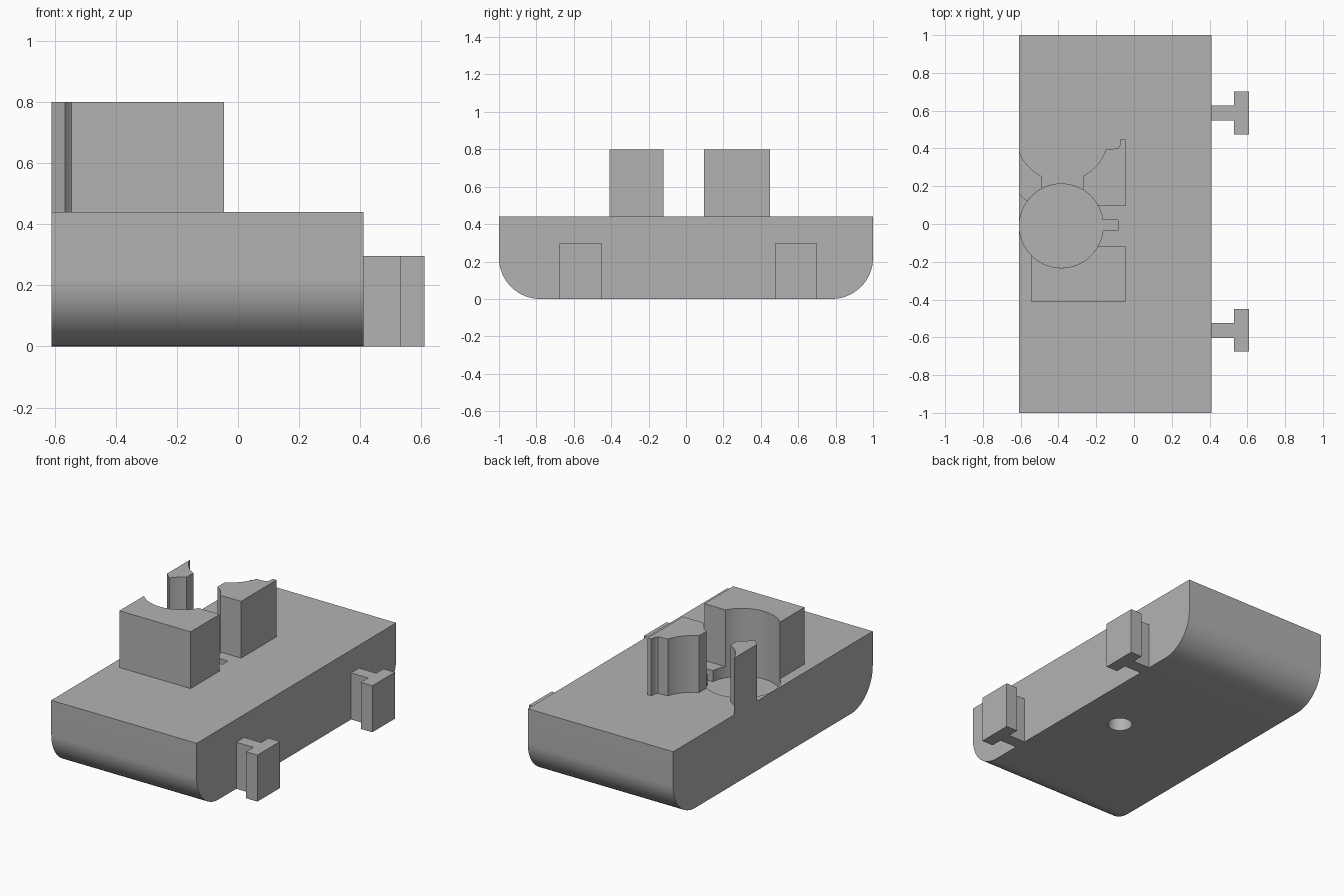
import bpy, bmesh
from math import cos, sin, radians
from mathutils import Vector

cube = bpy.data.objects.get("Cube")
if cube:
    bpy.data.objects.remove(cube, do_unlink=True)

grey = bpy.data.materials.new("plain_grey")
grey.use_nodes = True
grey.diffuse_color = (0.45, 0.45, 0.45, 1)
grey.node_tree.nodes["Principled BSDF"].inputs["Base Color"].default_value = (0.45, 0.45, 0.45, 1)

TOP = 0.44
POCKET = (-0.385, -0.01, 0.222)
FLARE = (-0.38, 0.47, 0.243)


def arc(circle, start, end, steps=16):
    cx, cy, r = circle
    angles = [radians(start + (end - start) * i / steps) for i in range(steps + 1)]
    return [(cx + r * cos(a), cy + r * sin(a)) for a in angles]


def ring(circle, steps=64):
    return arc(circle, 0, 360, steps)[:-1]


def rect(x0, x1, y0, y1):
    return [(x0, y0), (x1, y0), (x1, y1), (x0, y1)]


def extrude(name, profile, low, high, along_x=False):
    """Extrude a closed profile along z, or a (y, z) profile along x."""
    bm = bmesh.new()
    place = (lambda a, b: (low, a, b)) if along_x else (lambda a, b: (a, b, low))
    face = bm.faces.new([bm.verts.new(place(a, b)) for a, b in profile])
    out = bmesh.ops.extrude_face_region(bm, geom=[face])
    shift = Vector((high - low, 0, 0)) if along_x else Vector((0, 0, high - low))
    moved = [g for g in out["geom"] if isinstance(g, bmesh.types.BMVert)]
    bmesh.ops.translate(bm, vec=shift, verts=moved)
    bmesh.ops.recalc_face_normals(bm, faces=bm.faces)
    mesh = bpy.data.meshes.new(name)
    bm.to_mesh(mesh)
    bm.free()
    mesh.materials.append(grey)
    obj = bpy.data.objects.new(name, mesh)
    bpy.context.collection.objects.link(obj)
    return obj


def activate(obj):
    bpy.ops.object.select_all(action='DESELECT')
    obj.select_set(True)
    bpy.context.view_layer.objects.active = obj


def cut(obj, cutter):
    mod = obj.modifiers.new("cut", 'BOOLEAN')
    mod.operation = 'DIFFERENCE'
    mod.solver = 'EXACT'
    mod.object = cutter
    activate(obj)
    bpy.ops.object.modifier_apply(modifier=mod.name)
    bpy.data.objects.remove(cutter, do_unlink=True)


# Base with rounded lower ends
R = 0.22
section = [(-1, TOP)] + arc((-1 + R, R, R), 180, 270) + arc((1 - R, R, R), 270, 360) + [(1, TOP)]
base = extrude("base", section, -0.61, 0.41, along_x=True)

# Shallow round pocket with a side notch, and a blind hole underneath
floor = TOP - 0.07
cut(base, extrude("pocket_cutter", ring(POCKET), floor, 0.6))
cut(base, extrude("notch_cutter", rect(-0.2, -0.085, -0.035, 0.02), floor, 0.6))
cut(base, extrude("hole_cutter", ring((0.11, 0, 0.072), 32), -0.1, 0.25))

# Three upright holders around the pocket
side_post = extrude(
    "side_post",
    [(-0.61, 0.16)] + arc(FLARE, 198.8, 243.1) + arc(POCKET, 118.2, 144.5),
    TOP, 0.8)
back_block = extrude(
    "back_block",
    arc(FLARE, 296.9, 342) + [(-0.085, 0.4), (-0.075, 0.415), (-0.07, 0.45), (-0.045, 0.45), (-0.045, 0.095)]
    + arc(POCKET, 28.2, 58.8),
    TOP, 0.8)
front_block = extrude(
    "front_block",
    [(-0.045, -0.12)] + arc(POCKET, -29.7, -136, 32) + [(-0.545, -0.41), (-0.045, -0.41)],
    TOP, 0.8)

# T-shaped connectors on the side
parts = [base, side_post, back_block, front_block]
for name, y in (("front_connector", -0.563), ("back_connector", 0.588)):
    half = [(0.41, 0.04), (0.53, 0.04), (0.53, 0.113), (0.61, 0.113)]
    tee = [(x, y + w) for x, w in half] + [(x, y - w) for x, w in reversed(half)]
    parts.append(extrude(name, tee, 0, 0.295))

# Smooth the curved walls, keep edges sharp
for part in parts:
    activate(part)
    bpy.ops.object.shade_smooth_by_angle(angle=radians(25))
